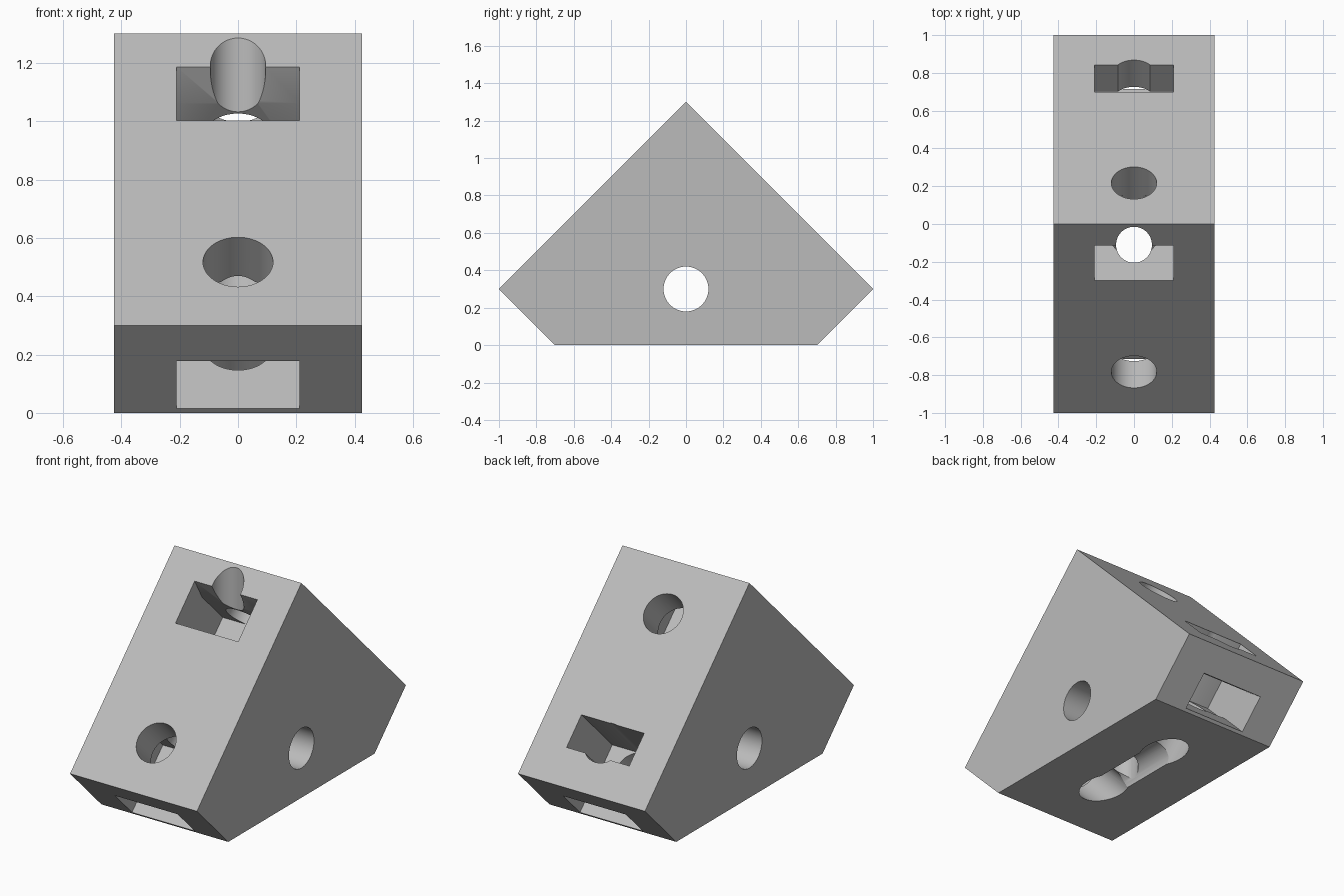
import bpy, bmesh, math
from mathutils import Vector

cube = bpy.data.objects.get("Cube")
if cube:
    bpy.data.objects.remove(cube, do_unlink=True)

HALF = math.sqrt(0.5)   # half side of the tilted square section
BORE = 0.12             # bolt hole radius

grey = bpy.data.materials.new("plain_grey")
grey.use_nodes = True
colour = (0.5, 0.5, 0.5, 1)
grey.diffuse_color = colour
grey.node_tree.nodes["Principled BSDF"].inputs["Base Color"].default_value = colour


def tilted(u, v):
    """Section axes u (up and back) and v (up and forward) to y, z."""
    return ((u - v) * HALF, 0.3 + (u + v) * HALF)


def prism(name, points, half_width):
    """Extrude a y-z outline along x, centred."""
    bm = bmesh.new()
    face = bm.faces.new([bm.verts.new((-half_width, y, z)) for y, z in points])
    result = bmesh.ops.extrude_face_region(bm, geom=[face])
    moved = [g for g in result["geom"] if isinstance(g, bmesh.types.BMVert)]
    bmesh.ops.translate(bm, vec=(2 * half_width, 0, 0), verts=moved)
    bmesh.ops.recalc_face_normals(bm, faces=bm.faces)
    mesh = bpy.data.meshes.new(name)
    bm.to_mesh(mesh)
    bm.free()
    mesh.materials.append(grey)
    obj = bpy.data.objects.new(name, mesh)
    bpy.context.collection.objects.link(obj)
    return obj


def rod(name, start, end, radius):
    """Cylinder between two points."""
    a, b = Vector(start), Vector(end)
    bpy.ops.mesh.primitive_cylinder_add(vertices=64, radius=radius,
                                        depth=(b - a).length, location=(a + b) / 2)
    obj = bpy.context.object
    obj.name = name
    obj.rotation_euler = (b - a).to_track_quat("Z", "Y").to_euler()
    obj.data.materials.append(grey)
    return obj


def bolt(name, start, end):
    """Bolt hole between two tilted section points."""
    return rod(name, (0, *tilted(*start)), (0, *tilted(*end)), BORE)


def pocket(name, low, high, mouth, place):
    """Nut pocket: low..high across, opening to mouth at the outer face."""
    outline = [(low, 0.29), (high, 0.29), (high, 0.57), (mouth, HALF),
               (mouth, 0.8), (low, 0.8)]
    return prism(name, [tilted(*place(a, d)) for a, d in outline], 0.21)


# Body: roof-shaped wedge with two chamfered lower corners
body = prism("wedge_block", [(-1, 0.3), (-0.7, 0), (0.7, 0), (1, 0.3), (0, 1.3)], 0.425)

cutters = [
    # Round holes
    rod("cross_hole", (-1, 0, 0.3), (1, 0, 0.3), BORE),
    rod("vertical_hole", (0, -0.11, -0.2), (0, -0.11, 1.5), 0.095),
    bolt("front_lower_hole", (-0.4, 0.9), (-0.4, -0.5)),
    bolt("back_lower_hole", (0.9, -0.4), (-0.5, -0.4)),
    bolt("back_upper_hole", (0.9, 0.4), (-0.3, 0.4)),
    # Groove joining the holes underneath
    rod("bottom_groove", (0, -0.3, 0), (0, 0.3, 0), 0.1),
    # Rectangular nut pockets, one in each sloping face
    pocket("front_upper_pocket", 0.285, 0.507, 0.545, lambda a, d: (a, d)),
    pocket("front_chamfer_pocket", 0.303, 0.507, 0.535, lambda a, d: (-d, a)),
    pocket("back_lower_pocket", 0.283, 0.485, 0.485, lambda a, d: (d, -a)),
    pocket("back_chamfer_pocket", 0.303, 0.507, 0.53, lambda a, d: (a, -d)),
]

for cutter in cutters:
    cutter.hide_render = True
    mod = body.modifiers.new(cutter.name, "BOOLEAN")
    mod.operation = "DIFFERENCE"
    mod.solver = "EXACT"
    mod.object = cutter

# Apply the cuts and drop the cutters
bpy.ops.object.select_all(action="DESELECT")
body.select_set(True)
bpy.context.view_layer.objects.active = body
for mod in list(body.modifiers):
    bpy.ops.object.modifier_apply(modifier=mod.name)
for cutter in cutters:
    bpy.data.objects.remove(cutter, do_unlink=True)
bpy.ops.object.shade_smooth_by_angle(angle=math.radians(25))
